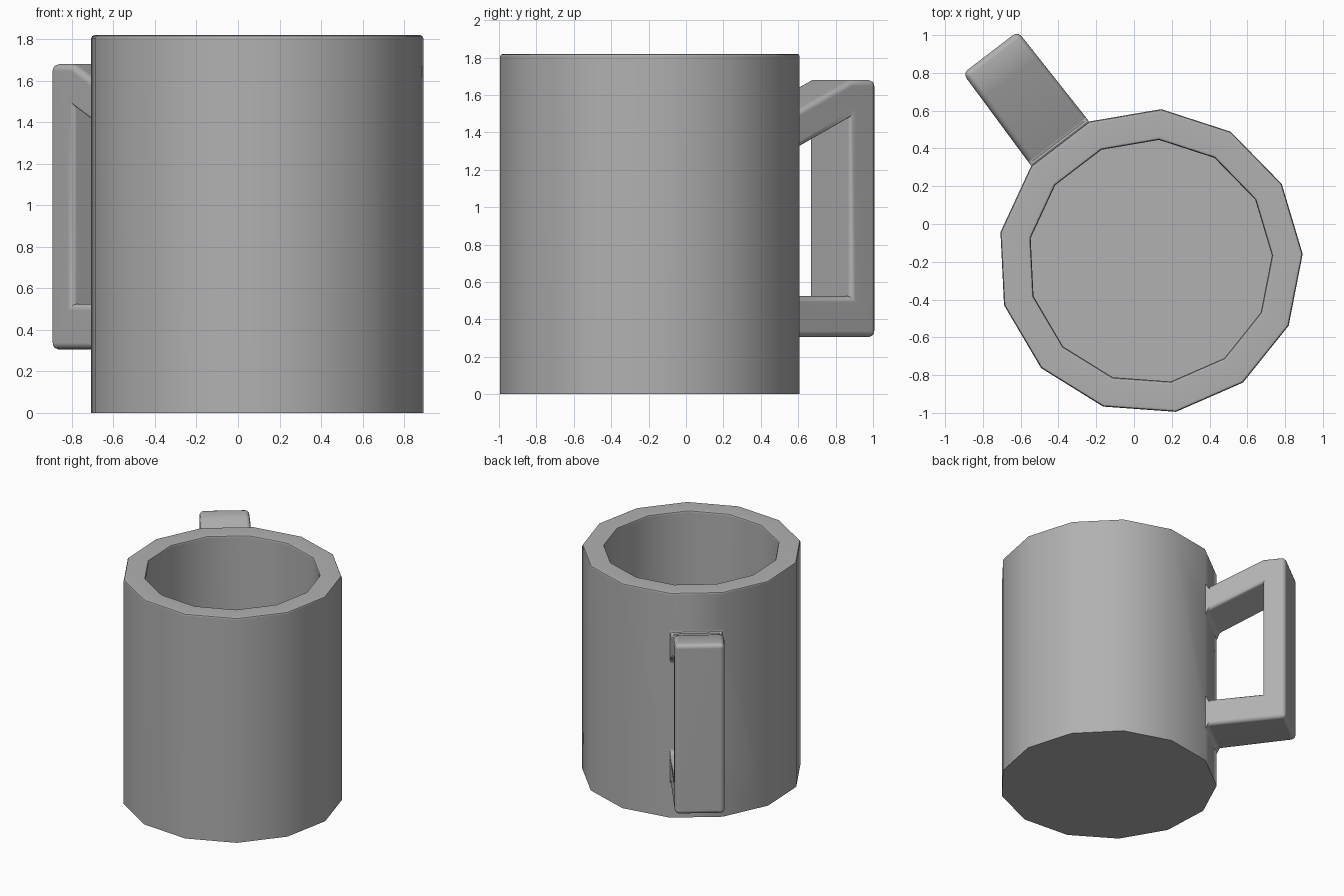
import bpy, bmesh
from math import cos, sin, radians, pi

if "Cube" in bpy.data.objects:
    bpy.data.objects.remove(bpy.data.objects["Cube"])

N, CX, CY = 13, 0.086, -0.198
R_OUT, R_IN, TOP, FLOOR = 0.808, 0.645, 1.82, 0.16
START, STEP = radians(2.8), 2 * pi / N
SIDE = 4                                    # wall panel that carries the handle
MID = START + (SIDE + 0.5) * STEP           # handle direction
APO, HALF = R_OUT * cos(STEP / 2), R_OUT * sin(STEP / 2)
REACH, TIP_HALF = 1.393, 0.183

bm = bmesh.new()


def ring(r, z):
    return [bm.verts.new((CX + r * cos(START + k * STEP), CY + r * sin(START + k * STEP), z))
            for k in range(N)]


def handle_vert(s, z, side):
    # s = distance out from the mug axis, side = -1 / +1 across the handle
    p = side * (HALF + (TIP_HALF - HALF) * (s - APO) / (REACH - APO))
    return bm.verts.new((CX + s * cos(MID) - p * sin(MID), CY + s * sin(MID) + p * cos(MID), z))


# Handle outline, from the lower joint round the outside and back along the inside
outline = [(APO, 0.305), (REACH, 0.305), (REACH, 1.68), (1.22, 1.68), (APO, 1.485),
           (APO, 1.28), (1.217, 1.476), (1.217, 0.525), (APO, 0.525)]
ha = [handle_vert(s, z, -1) for s, z in outline]
hb = [handle_vert(s, z, 1) for s, z in outline]
joints = (0, 8, 5, 4)                       # outline points on the wall, bottom to top

bottom, top = ring(R_OUT, 0), ring(R_OUT, TOP)
rim, well = ring(R_IN, TOP), ring(R_IN, FLOOR)

# Cup body
bm.faces.new(bottom[::-1])
bm.faces.new(well)
for k in range(N):
    j = (k + 1) % N
    bm.faces.new((top[k], top[j], rim[j], rim[k]))
    bm.faces.new((rim[k], rim[j], well[j], well[k]))
    if k == SIDE:
        # panel split by the two handle joints
        a = [bottom[k]] + [ha[i] for i in joints] + [top[k]]
        b = [bottom[j]] + [hb[i] for i in joints] + [top[j]]
        for i in (0, 2, 4):
            bm.faces.new((a[i], b[i], b[i + 1], a[i + 1]))
    elif k == SIDE - 1:
        bm.faces.new([bottom[k], bottom[j]] + [ha[i] for i in joints] + [top[j], top[k]])
    elif k == SIDE + 1:
        bm.faces.new([bottom[k], bottom[j], top[j], top[k]] + [hb[i] for i in reversed(joints)])
    else:
        bm.faces.new((bottom[k], bottom[j], top[j], top[k]))

# Handle sides and skin
bm.faces.new(ha)
bm.faces.new(hb[::-1])
for i in range(9):
    if i not in (4, 8):
        bm.faces.new((ha[i], ha[i + 1], hb[i + 1], hb[i]))
bmesh.ops.recalc_face_normals(bm, faces=bm.faces[:])

# Soft rounding on the handle and its joints (inner corners stay crisp), a finer one on the rim
hset, rset = set(ha + hb), set(top + rim)
crisp = [{ha[i], hb[i]} for i in (6, 7)]
soft = [e for e in bm.edges if set(e.verts) <= hset and set(e.verts) not in crisp
        and e.calc_face_angle(0) > radians(30)]
bmesh.ops.bevel(bm, geom=soft, offset=0.032, offset_type='OFFSET', segments=3,
                profile=0.5, affect='EDGES', clamp_overlap=True)
fine = [e for e in bm.edges if set(e.verts) <= rset and e.calc_face_angle(0) > radians(60)]
bmesh.ops.bevel(bm, geom=fine, offset=0.016, offset_type='OFFSET', segments=2,
                profile=0.5, affect='EDGES', clamp_overlap=True)

mesh = bpy.data.meshes.new("mug")
bm.to_mesh(mesh)
bm.free()
mug = bpy.data.objects.new("mug", mesh)
bpy.context.collection.objects.link(mug)

# Dark grey glaze
glaze = bpy.data.materials.new("grey_glaze")
glaze.diffuse_color = (0.44, 0.44, 0.44, 1)
glaze.use_nodes = True
glaze.node_tree.nodes["Principled BSDF"].inputs["Base Color"].default_value = glaze.diffuse_color
mesh.materials.append(glaze)

bpy.context.view_layer.objects.active = mug
mug.select_set(True)
bpy.ops.object.shade_smooth_by_angle(angle=radians(35))
weighted = mug.modifiers.new("even_shading", 'WEIGHTED_NORMAL')
weighted.keep_sharp = True
